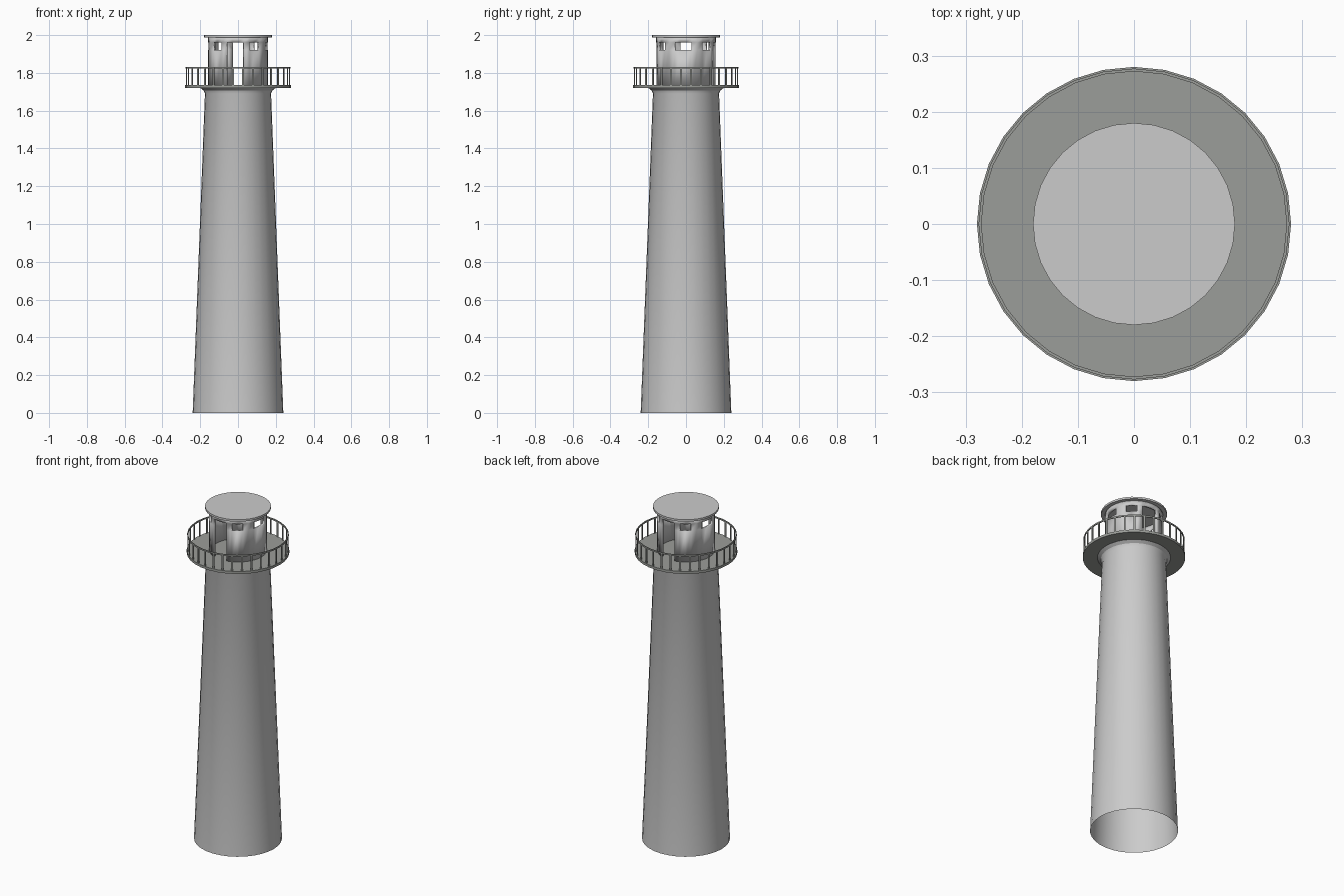
import bpy, bmesh, math

if "Cube" in bpy.data.objects:
    bpy.data.objects.remove(bpy.data.objects["Cube"])

N = 32


def mat(name, c):
    m = bpy.data.materials.new(name)
    m.diffuse_color = (*c, 1)
    m.use_nodes = True
    m.node_tree.nodes["Principled BSDF"].inputs["Base Color"].default_value = m.diffuse_color
    return m


WALL = mat("pale_grey_wall", (0.60, 0.60, 0.60))
METAL = mat("dark_grey_metal", (0.33, 0.34, 0.32))


def pt(k, r, z):
    # k counts segments from the front (-y) towards +x
    a = 2 * math.pi * k / N
    return (r * math.sin(a), -r * math.cos(a), z)


def finish(name, bm, m, smooth=True):
    me = bpy.data.meshes.new(name)
    bm.to_mesh(me)
    bm.free()
    ob = bpy.data.objects.new(name, me)
    bpy.context.collection.objects.link(ob)
    me.materials.append(m)
    if smooth:
        bpy.ops.object.select_all(action='DESELECT')
        ob.select_set(True)
        bpy.context.view_layer.objects.active = ob
        bpy.ops.object.shade_smooth_by_angle(angle=math.radians(30))
    return ob


def lathe(name, prof, m, cap_low=False, cap_top=False, closed=False):
    bm = bmesh.new()
    rings = [[bm.verts.new(pt(k, r, z)) for k in range(N)] for r, z in prof]
    pairs = list(zip(rings, rings[1:]))
    if closed:
        pairs.append((rings[-1], rings[0]))
    for lo, hi in pairs:
        for k in range(N):
            j = (k + 1) % N
            bm.faces.new((lo[k], lo[j], hi[j], hi[k]))
    if cap_low:
        bm.faces.new(rings[0][::-1])
    if cap_top:
        bm.faces.new(rings[-1])
    return finish(name, bm, m)


# tapered tower, open at the bottom, flared under the gallery
lathe("tower", [(0.24, 0), (0.175, 1.69), (0.182, 1.707), (0.2, 1.72)], WALL)

# gallery deck and roof plate
lathe("gallery_deck", [(0.28, 1.72), (0.28, 1.735)], METAL, True, True)
lathe("roof", [(0.18, 1.988), (0.18, 2.0)], WALL, True, True)

# lantern room: two doorways and six windows left open in the wall
levels = [1.735, 1.922, 1.962, 1.988]
doors = [(-2, 1)]
windows = [(2, 4), (6, 9), (11, 13)]


def inside(k, spans):
    return any((k - a) % (N // 2) < b - a for a, b in spans)


bm = bmesh.new()
grid = [[bm.verts.new(pt(k, 0.158, z)) for k in range(N)] for z in levels]
for row in range(3):
    for k in range(N):
        if row < 2 and inside(k, doors) or row == 1 and inside(k, windows):
            continue
        j = (k + 1) % N
        bm.faces.new((grid[row][k], grid[row][j], grid[row + 1][j], grid[row + 1][k]))
room = finish("lantern_room", bm, WALL)
sol = room.modifiers.new("wall_thickness", 'SOLIDIFY')
sol.thickness = 0.013
sol.offset = -1

# railing: top rail and one flat post in the middle of each side
lathe("top_rail", [(0.277, 1.823), (0.277, 1.832), (0.272, 1.832), (0.272, 1.823)],
      METAL, closed=True)
bm = bmesh.new()
for i in range(N):
    w = 0.09
    k = i + 0.5
    rings = [[bm.verts.new(pt(k + s * w, r, z)) for s, r in
              ((-1, 0.276), (1, 0.276), (1, 0.272), (-1, 0.272))]
             for z in (1.733, 1.825)]
    for a in range(4):
        b = (a + 1) % 4
        bm.faces.new((rings[0][a], rings[0][b], rings[1][b], rings[1][a]))
finish("railing_posts", bm, METAL, False)
